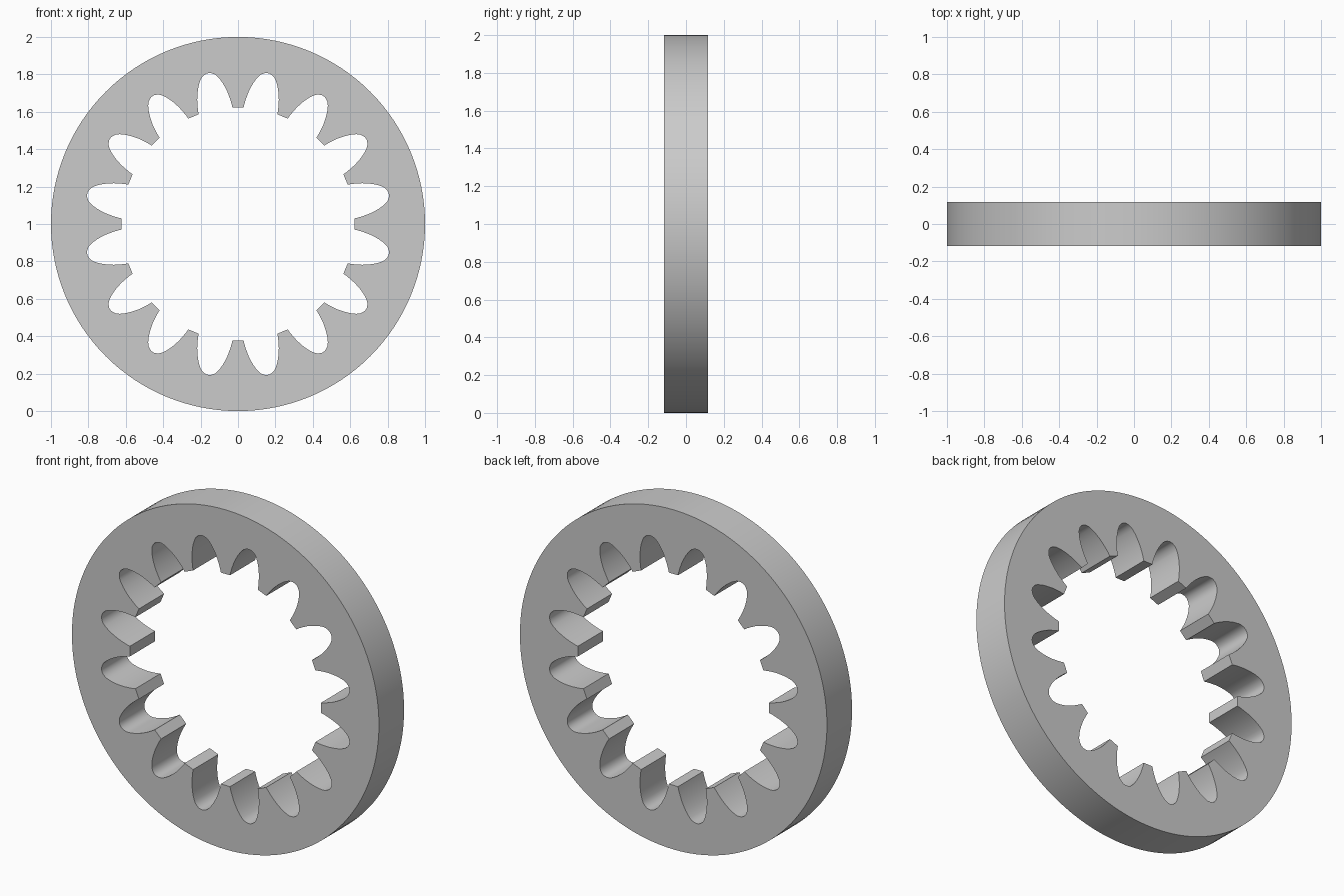
import bpy, bmesh
from math import radians, sin, cos, pi

if "Cube" in bpy.data.objects:
    bpy.data.objects.remove(bpy.data.objects["Cube"])

TEETH, HALF_DEPTH = 16, 0.117

# Half of one tooth gap: (radius, degrees away from the gap centre), tip to root
FLANK = [(0.623, 8.5), (0.645, 8.15), (0.67, 7.6), (0.70, 6.9), (0.73, 6.0),
         (0.755, 5.15), (0.775, 4.35), (0.793, 3.5), (0.806, 2.75),
         (0.816, 1.7), (0.822, 0.6)]


def polar(r, a):
    return (r * cos(a), r * sin(a), 0, 1)


def add_loop(curve, pts):
    s = curve.splines.new('POLY')
    s.points.add(len(pts) - 1)
    for p, co in zip(s.points, pts):
        p.co = co
    s.use_cyclic_u = True


# Flat profile: outer rim and toothed bore
curve = bpy.data.curves.new("ring_gear", 'CURVE')
curve.dimensions = '2D'
curve.fill_mode = 'BOTH'
curve.extrude = HALF_DEPTH
add_loop(curve, [polar(1, 2 * pi * i / 128) for i in range(128)])
bore = []
for t in range(TEETH):
    centre = 2 * pi * (t + 0.5) / TEETH
    bore += [polar(r, centre - radians(d)) for r, d in FLANK]
    bore += [polar(r, centre + radians(d)) for r, d in reversed(FLANK)]
add_loop(curve, bore)

# Solid ring gear, stood upright
gear = bpy.data.objects.new("ring_gear", curve)
bpy.context.collection.objects.link(gear)
gear.rotation_euler = (pi / 2, 0, 0)
gear.location = (0, 0, 1)
bpy.context.view_layer.objects.active = gear
gear.select_set(True)
bpy.ops.object.convert(target='MESH')
gear = bpy.context.object

# Weld caps to walls
bm = bmesh.new()
bm.from_mesh(gear.data)
bmesh.ops.remove_doubles(bm, verts=bm.verts, dist=1e-5)
bmesh.ops.recalc_face_normals(bm, faces=bm.faces)
bm.to_mesh(gear.data)
bm.free()
bpy.ops.object.shade_smooth_by_angle(angle=radians(30))
